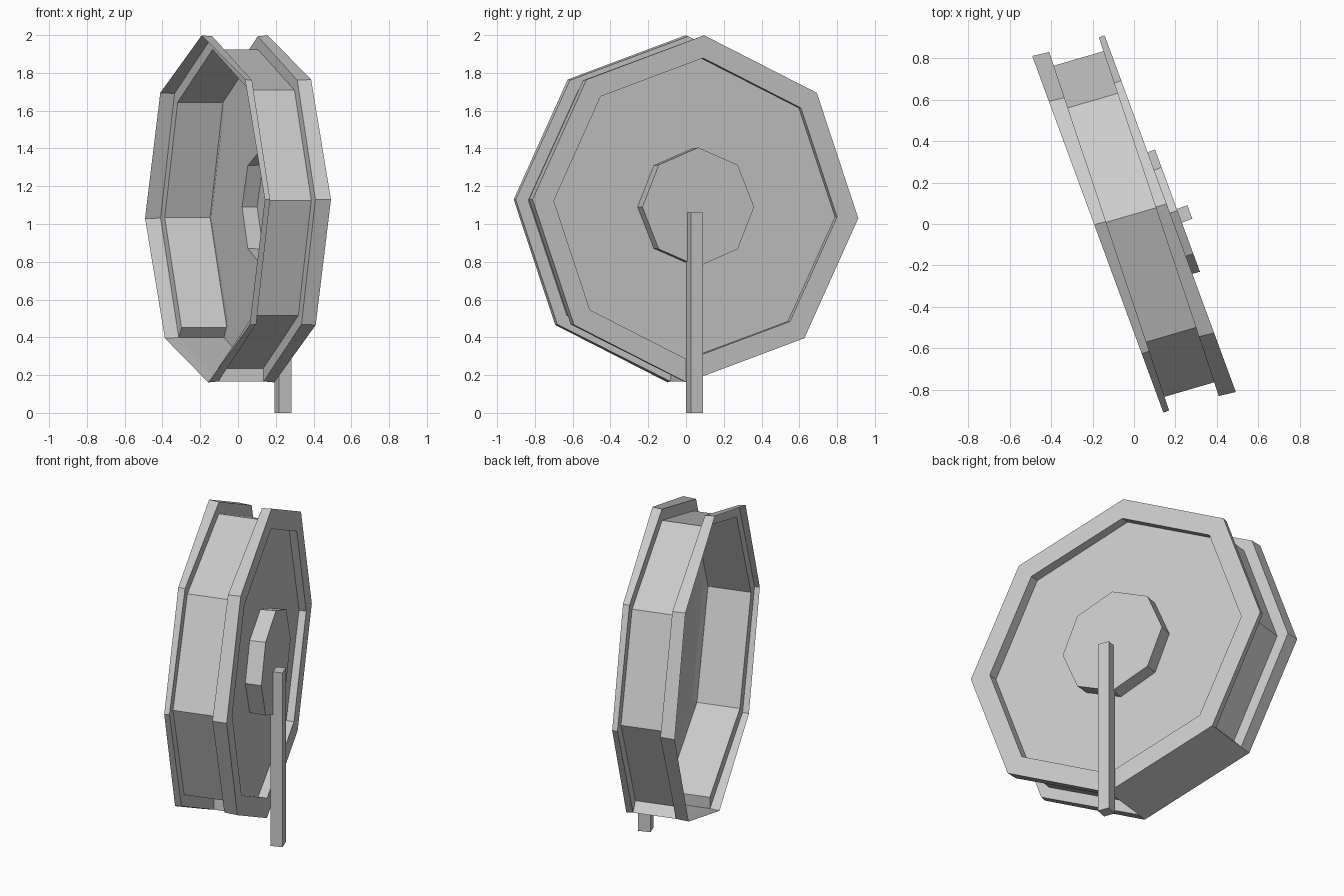
import bpy, bmesh
from math import sin, cos, radians
from mathutils import Vector, Matrix

cube = bpy.data.objects.get("Cube")
if cube:
    bpy.data.objects.remove(cube)

SIDES = 8
AXLE_Z = 1.08
GAP = 6            # the bottom-back segment, where the groove is filled flush

grey = bpy.data.materials.new("plain grey")
grey.use_nodes = True
colour = (0.6, 0.6, 0.6, 1)
grey.diffuse_color = colour
grey.node_tree.nodes["Principled BSDF"].inputs["Base Color"].default_value = colour


def finish(bm, name):
    bmesh.ops.recalc_face_normals(bm, faces=bm.faces)
    mesh = bpy.data.meshes.new(name)
    bm.to_mesh(mesh)
    bm.free()
    mesh.materials.append(grey)
    obj = bpy.data.objects.new(name, mesh)
    bpy.context.scene.collection.objects.link(obj)
    return obj


def ring(bm, x, y, radius, yaw, spin=-3.1, z=AXLE_Z):
    """Octagon of vertices standing upright, turned by yaw about z."""
    across = Vector((-sin(radians(yaw)), cos(radians(yaw)), 0))
    verts = []
    for k in range(SIDES):
        a = radians(spin + k * 360 / SIDES)
        verts.append(bm.verts.new(Vector((x, y, z)) + radius * (across * cos(a) + Vector((0, 0, sin(a))))))
    return verts


def band(bm, a, b, segments=range(SIDES)):
    for k in segments:
        n = (k + 1) % SIDES
        bm.faces.new((a[k], a[n], b[n], b[k]))


# Wheel shell: two flanges with a groove between, open on the far side
bm = bmesh.new()
far_rim = ring(bm, -0.175, -0.05, 0.92, 20.2)
far_edge = ring(bm, -0.12, -0.035, 0.915, 18.5)
far_groove = ring(bm, -0.12, -0.035, 0.845, 18.5)
near_groove = ring(bm, 0.12, 0.035, 0.845, 18.5)
near_edge = ring(bm, 0.12, 0.035, 0.915, 18.5)
near_rim = ring(bm, 0.175, 0.05, 0.92, 20.2)
near_opening = ring(bm, 0.175, 0.05, 0.80, 20.2)
floor = ring(bm, 0.125, 0.036, 0.80, 19.5)
hub_base = ring(bm, 0.125, 0.036, 0.31, 19.5, 0, 1.09)

grooved = [k for k in range(SIDES) if k != GAP]
band(bm, far_rim, far_edge)
band(bm, far_edge, far_groove, grooved)
band(bm, far_groove, near_groove, grooved)
band(bm, near_groove, near_edge, grooved)
band(bm, near_edge, near_rim)
band(bm, near_rim, near_opening)
band(bm, near_opening, floor)

# Flush segment with a cap at each end of the groove
band(bm, far_edge, near_edge, [GAP])
band(bm, near_edge, floor, [GAP])
for k in (GAP, GAP + 1):
    bm.faces.new((far_edge[k], far_groove[k], near_groove[k], near_edge[k]))

# Disc with an octagonal hole at the hub
band(bm, near_groove, floor, grooved)
band(bm, floor, hub_base)
finish(bm, "wheel_shell")

# Hub: a shallow cup that is hollow from the open side
bm = bmesh.new()
base = ring(bm, 0.125, 0.036, 0.31, 19.5, 0, 1.09)
face = ring(bm, 0.21, 0.065, 0.315, 20.2, 0, 1.09)
band(bm, base, face)
bm.faces.new(face)
finish(bm, "hub")

# Upright support post
bm = bmesh.new()
place = Matrix.Translation((0.237, 0.046, 0.53)) @ Matrix.Rotation(radians(20.2), 4, 'Z')
bmesh.ops.create_cube(bm, size=1, matrix=place @ Matrix.Diagonal((0.07, 0.07, 1.06, 1)))
finish(bm, "support_post")
